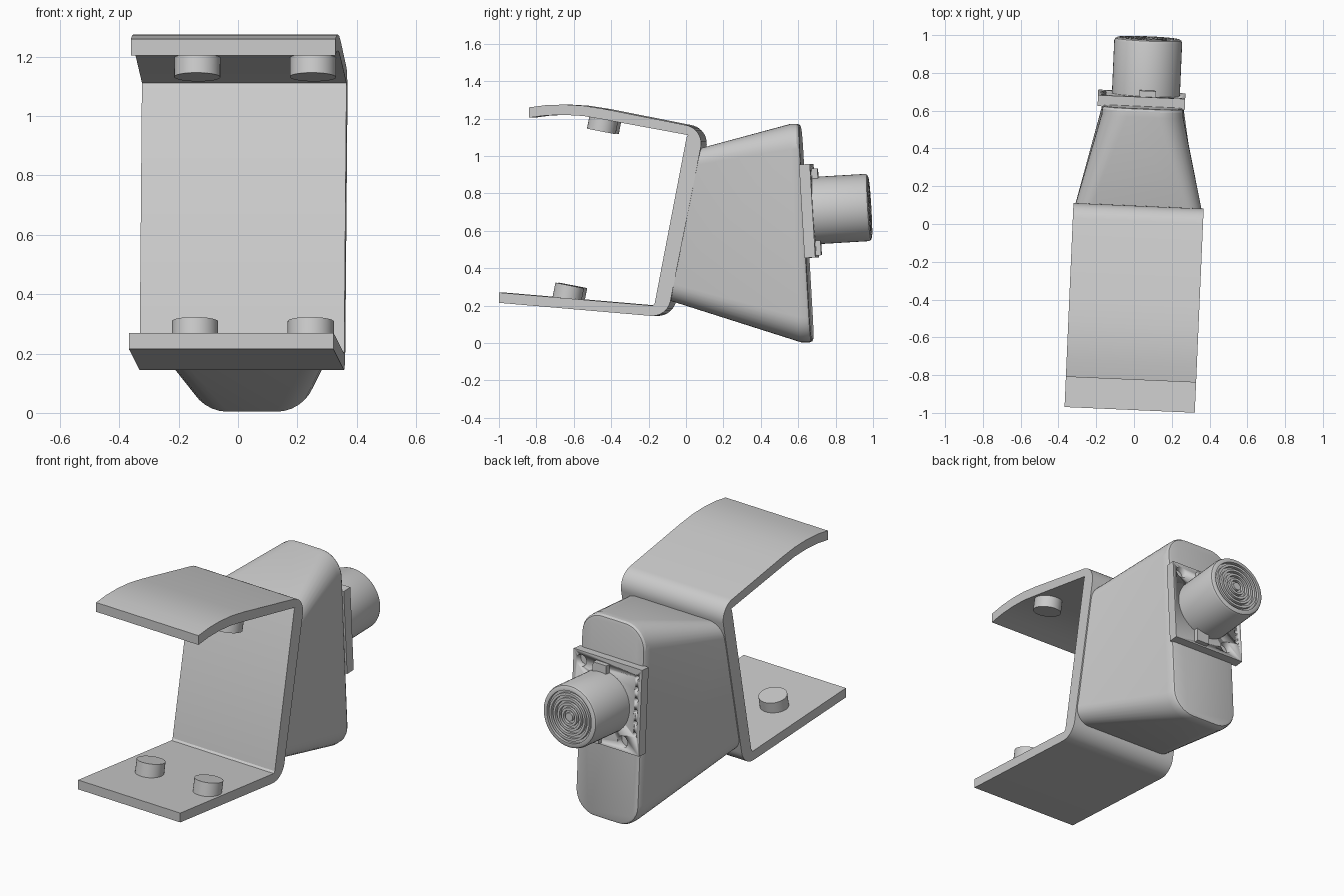
import bpy, bmesh
from math import sin, cos, pi, radians
from mathutils import Matrix, Vector

if "Cube" in bpy.data.objects:
    bpy.data.objects.remove(bpy.data.objects["Cube"])

# Whole model is turned slightly about z; the sensor head also leans back
G = Matrix.Rotation(radians(-2.5), 4, 'Z')
HEAD = G @ Matrix.Translation((0.022, 0.64, 0.705)) @ Matrix.Rotation(radians(3.4), 4, 'X')
XC, HW = 0.02, 0.345


def finish(name, bm, matrix, angle=30):
    bmesh.ops.recalc_face_normals(bm, faces=bm.faces)
    me = bpy.data.meshes.new(name)
    bm.to_mesh(me)
    bm.free()
    ob = bpy.data.objects.new(name, me)
    bpy.context.collection.objects.link(ob)
    ob.matrix_world = matrix
    bpy.ops.object.select_all(action='DESELECT')
    ob.select_set(True)
    bpy.context.view_layer.objects.active = ob
    bpy.ops.object.shade_smooth_by_angle(angle=radians(angle))
    return ob


def loft(rings, cap=True):
    bm = bmesh.new()
    vs = [[bm.verts.new(p) for p in r] for r in rings]
    n = len(vs[0])
    for a, b in zip(vs, vs[1:]):
        for i in range(n):
            j = (i + 1) % n
            bm.faces.new((a[i], a[j], b[j], b[i]))
    if cap:
        bm.faces.new(vs[0])
        bm.faces.new(vs[-1])
    return bm


def arc(cy, cz, r, a0, a1, n=10):
    return [(cy + r * cos(radians(a0 + (a1 - a0) * i / n)),
             cz + r * sin(radians(a0 + (a1 - a0) * i / n))) for i in range(n + 1)]


def box(name, lo, hi):
    bm = bmesh.new()
    bmesh.ops.create_cube(bm, size=1)
    for v in bm.verts:
        v.co = Vector([lo[k] + (v.co[k] + 0.5) * (hi[k] - lo[k]) for k in range(3)])
    return finish(name, bm, HEAD)


def cylinder(bm, r, depth, matrix, seg=32):
    bmesh.ops.create_cone(bm, cap_ends=True, segments=seg, radius1=r, radius2=r,
                          depth=depth, matrix=matrix)


# Bent sheet clamp: side profile extruded across the width
top_out = [(-0.84, 1.26), (-0.75, 1.272), (-0.65, 1.275), (-0.55, 1.269), (-0.44, 1.252)]
top_in = [(0.01, 1.112), (-0.45, 1.197), (-0.55, 1.214), (-0.65, 1.22), (-0.75, 1.217), (-0.84, 1.205)]
profile = ([(-1.0, 0.27), (-1.0, 0.215)] + arc(-0.181, 0.245, 0.1, -95, -11)
           + arc(-0.019, 1.067, 0.1, -11, 79) + top_out[::-1] + top_in[::-1]
           + [(0.003, 1.10), (-0.168, 0.21), (-0.178, 0.2)])
profile = profile[:-len(top_in) - 3] + top_in[::-1] + profile[-3:]
bm = loft([[(XC + s * HW, y + 0.016, z) for y, z in profile] for s in (-1, 1)])
finish("clamp_sheet", bm, G)

# Grip pads, two on each jaw
for jaw, y, z in (("lower", -0.634, 0.27), ("upper", -0.45, 1.17)):
    for side, x in (("left", -0.118), ("right", 0.272)):
        bm = bmesh.new()
        cylinder(bm, 0.078, 0.078, Matrix.Identity(4))
        finish(f"{jaw}_pad_{side}", bm, G @ Matrix.Translation((x, y + 0.016, z))
               @ Matrix.Rotation(radians(-11), 4, 'X'))


# Tapered housing lofted through rounded rectangles
def rounded_ring(bottom, top, hw, r, n=8):
    b, t = Vector(bottom), Vector(top)
    h, d = (t - b).length, (t - b).normalized()
    pts = []
    for sx, sv, a0 in ((1, 1, 0), (-1, 1, 90), (-1, 0, 180), (1, 0, 270)):
        cv = h - r if sv else r
        for u, v in arc(sx * (hw - r), cv, r, a0, a0 + 90, n):
            p = b + d * v
            pts.append((XC + u, p.x, p.y))
    return pts


finish("housing", loft([
    rounded_ring((-0.10, 0.235), (0.065, 1.035), HW, 0.09),
    rounded_ring((0.62, 0.004), (0.565, 1.172), 0.217, 0.135),
    rounded_ring((0.66, 0.004), (0.597, 1.172), 0.215, 0.135),
    rounded_ring((0.674, 0.010), (0.609, 1.164), 0.207, 0.127),
    rounded_ring((0.678, 0.022), (0.613, 1.150), 0.195, 0.115)]), G)

# Sensor circuit board with mounting and pin holes
board = box("sensor_board", (-0.242, -0.01, -0.25), (0.22, 0.048, 0.25))
bm = bmesh.new()
holes = [(0.165, 0.195, 0.034), (-0.13, -0.195, 0.034)]
holes += [(-0.21, 0.2 - 0.066 * i, 0.013) for i in range(6)]
for x, z, r in holes:
    cylinder(bm, r, 0.1, Matrix.Translation((x, 0.06, z)) @ Matrix.Rotation(pi / 2, 4, 'X'), 20)
cutter = finish("hole_cutter", bm, HEAD)
cutter.hide_render = True
cutter.hide_set(True)
mod = board.modifiers.new("holes", 'BOOLEAN')
mod.operation = 'DIFFERENCE'
mod.object = cutter
mod.solver = 'EXACT'

# Small board components
box("upper_component", (-0.025, 0.04, 0.12), (0.065, 0.08, 0.225))
box("lower_component", (0.01, 0.04, -0.24), (0.09, 0.075, -0.12))

# Round sensor barrel with concentric grooves in its end
prof = [(0.18, 0.045), (0.18, 0.328), (0.175, 0.341), (0.163, 0.347)]
r = 0.15
while r > 0.03:
    prof += [(r, 0.347), (r, 0.33), (r - 0.014, 0.33), (r - 0.014, 0.347)]
    r -= 0.028
rings = [[(0.011 + q * cos(2 * pi * i / 48), y, q * sin(2 * pi * i / 48)) for i in range(48)]
         for q, y in prof]
finish("sensor_barrel", loft(rings), HEAD)
